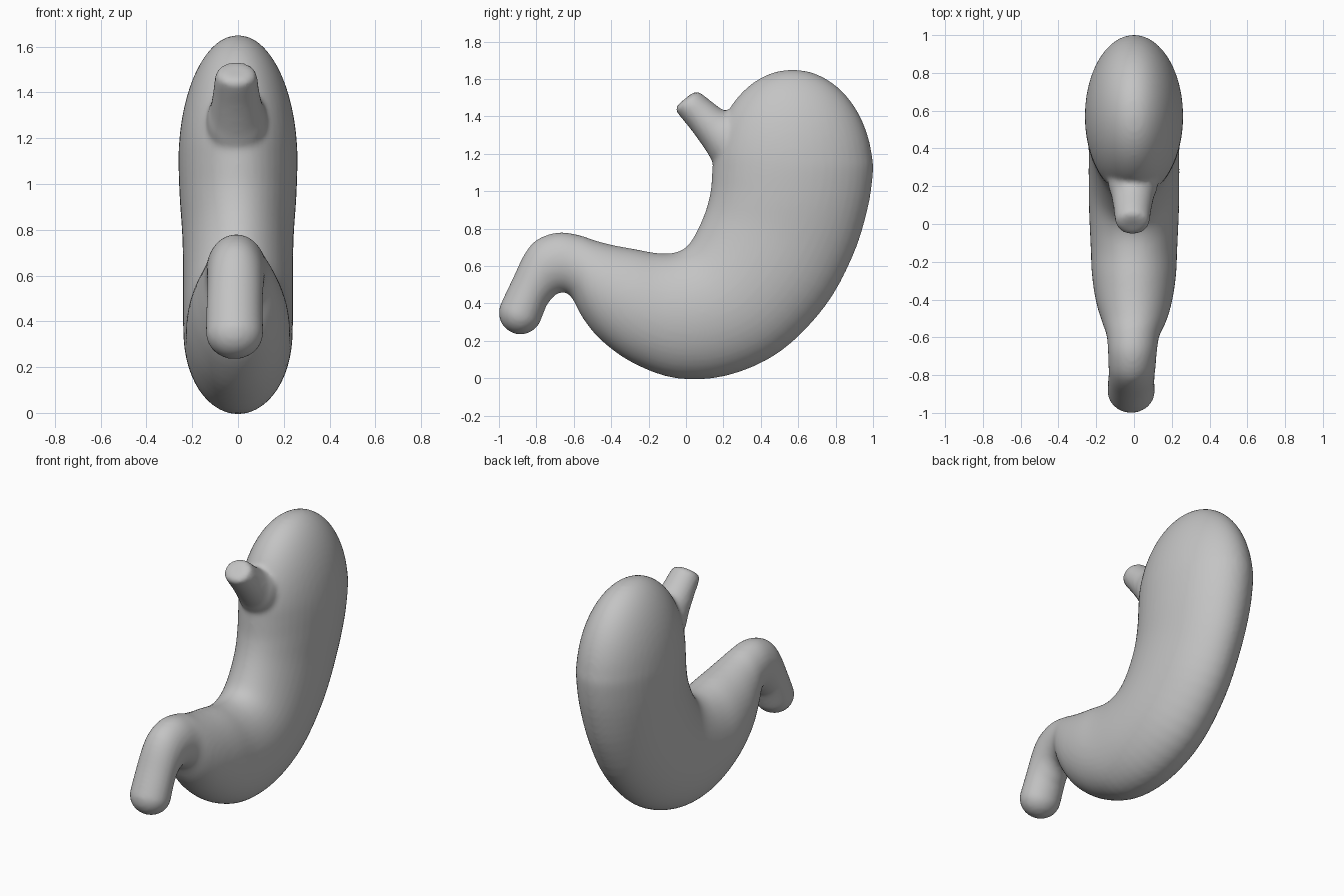
import bpy
import bmesh
from math import sin, cos, pi
from mathutils import Vector

SIDES = 48
STEPS = 4

cube = bpy.data.objects.get("Cube")
if cube:
    bpy.data.objects.remove(cube, do_unlink=True)


def spline(p0, p1, p2, p3, t):
    """Catmull-Rom blend of four cross-sections."""
    return [0.5 * (2 * b + (c - a) * t + (2 * a - 5 * b + 4 * c - d) * t * t
                   + (3 * b - a - 3 * c + d) * t ** 3)
            for a, b, c, d in zip(p0, p1, p2, p3)]


def loft(bm, sections):
    """Skin elliptical rings: inner y, z, outer y, z, half width, x shift."""
    rows = []
    last = len(sections) - 1
    for i in range(last):
        four = [sections[min(max(k, 0), last)] for k in range(i - 1, i + 3)]
        rows += [spline(*four, s / STEPS) for s in range(STEPS)]
    rows.append(sections[-1])
    rings = []
    for iy, iz, oy, oz, width, shift in rows:
        inner, outer = Vector((shift, iy, iz)), Vector((shift, oy, oz))
        mid, half = (inner + outer) / 2, (inner - outer) / 2
        side = Vector((width, 0, 0))
        angles = [2 * pi * k / SIDES for k in range(SIDES)]
        rings.append([bm.verts.new(mid + half * cos(a) + side * sin(a)) for a in angles])
    for r, s in zip(rings, rings[1:]):
        for k in range(SIDES):
            n = (k + 1) % SIDES
            bm.faces.new((r[k], r[n], s[n], s[k]))
    bm.faces.new(rings[0])
    bm.faces.new(rings[-1][::-1])


# Domed top of the sac, from the crown down to its widest level
body = []
for k in range(10):
    t = (pi / 2 - 0.03) * (1 - k / 9)
    body.append((0.57 - 0.43 * cos(t), 1.1 + 0.55 * sin(t),
                 0.57 + 0.43 * cos(t), 1.1 + 0.55 * sin(t), 0.26 * cos(t), 0))

# Curved sac, narrowing into the bent outlet
body += [
    (0.13, 0.99, 0.97, 0.90, 0.255, 0),
    (0.10, 0.88, 0.89, 0.65, 0.243, 0),
    (0.05, 0.77, 0.74, 0.38, 0.24, 0),
    (0.00, 0.70, 0.50, 0.14, 0.24, 0),
    (-0.07, 0.67, 0.22, 0.015, 0.238, 0),
    (-0.16, 0.67, -0.05, 0.00, 0.23, 0),
    (-0.27, 0.69, -0.28, 0.08, 0.222, 0),
    (-0.38, 0.71, -0.45, 0.20, 0.20, 0),
    (-0.48, 0.735, -0.55, 0.32, 0.17, 0),
    (-0.57, 0.765, -0.61, 0.43, 0.14, -0.005),
    (-0.68, 0.78, -0.655, 0.46, 0.13, -0.008),
    (-0.79, 0.745, -0.70, 0.445, 0.125, -0.01),
    (-0.86, 0.67, -0.73, 0.41, 0.122, -0.012),
    (-0.93, 0.525, -0.745, 0.39, 0.123, -0.015),
]

# Rounded end of the outlet
axis, across = Vector((-0.42, -0.91)), Vector((-0.91, 0.42))
for k in range(7):
    t = (pi / 2 - 0.05) * k / 6
    mid = Vector((-0.885, 0.35)) + axis * 0.115 * sin(t)
    a, b = mid + across * 0.115 * cos(t), mid - across * 0.115 * cos(t)
    body.append((a.x, a.y, b.x, b.y, 0.125 * cos(t), -0.015))

# Flared inlet tube with a softly rounded end
inlet = [
    (0.32, 1.43, 0.22, 1.06, 0.14, -0.005),
    (0.235, 1.425, 0.145, 1.155, 0.128, -0.005),
    (0.19, 1.44, 0.105, 1.22, 0.113, -0.006),
    (0.13, 1.485, 0.03, 1.325, 0.10, -0.008),
    (0.085, 1.52, -0.035, 1.405, 0.092, -0.008),
    (0.06, 1.532, -0.055, 1.435, 0.08, -0.008),
    (0.03, 1.522, -0.043, 1.462, 0.05, -0.008),
    (0.00, 1.498, -0.015, 1.486, 0.01, -0.008),
]

bm = bmesh.new()
loft(bm, body)
loft(bm, inlet)
bmesh.ops.recalc_face_normals(bm, faces=bm.faces)
for face in bm.faces:
    face.smooth = True
mesh = bpy.data.meshes.new("stomach")
bm.to_mesh(mesh)
bm.free()

stomach = bpy.data.objects.new("stomach", mesh)
bpy.context.collection.objects.link(stomach)

# Fuse the sac and inlet into one soft skin
remesh = stomach.modifiers.new("fuse", 'REMESH')
remesh.mode = 'VOXEL'
remesh.voxel_size = 0.014
remesh.use_smooth_shade = True
soften = stomach.modifiers.new("soften", 'SMOOTH')
soften.factor = 0.5
soften.iterations = 6

# Plain grey
grey = bpy.data.materials.new("light_grey")
grey.use_nodes = True
colour = (0.55, 0.55, 0.55, 1)
grey.diffuse_color = colour
grey.node_tree.nodes["Principled BSDF"].inputs["Base Color"].default_value = colour
mesh.materials.append(grey)
